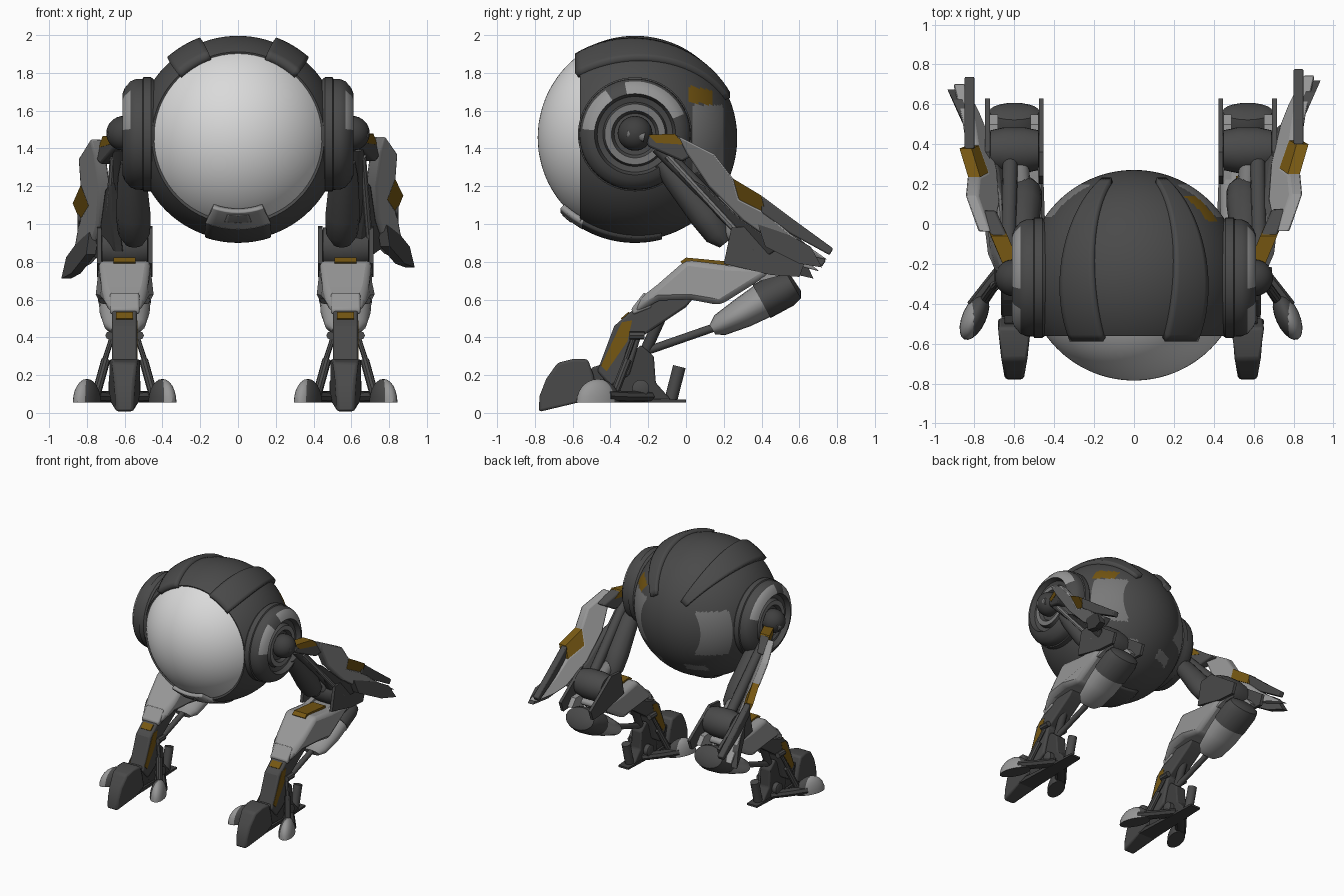
import bpy, bmesh, math
from mathutils import Matrix, Vector

if "Cube" in bpy.data.objects:
    bpy.data.objects.remove(bpy.data.objects["Cube"])

def mat(name, r, g, b):
    m = bpy.data.materials.new(name)
    m.diffuse_color = (r, g, b, 1)
    m.use_nodes = True
    m.node_tree.nodes["Principled BSDF"].inputs["Base Color"].default_value = m.diffuse_color
    return m

WHITE = mat("pale_white", .70, .70, .70)
LIGHT = mat("light_grey", .31, .31, .31)
MID = mat("mid_grey", .19, .19, .19)
DARK = mat("dark_grey", .068, .068, .068)
COAL = mat("charcoal", .05, .05, .05)
GOLD = mat("dull_gold", .18, .095, .006)

HIP = Vector((0, -.27, 1.475))
CENTRE = Vector((0, -.27, 1.455))
FLIP = Matrix.Scale(-1, 4, (1, 0, 0))
SHIFT = Matrix.Translation((-.015, 0, 0))
DROP = Matrix.Translation(HIP) @ Matrix.Rotation(math.radians(-3.5), 4, 'X') @ Matrix.Translation(-HIP)
ONE = [("", Matrix())]
PAIR = [("right_", Matrix()), ("left_", FLIP)]
THIGH = [("right_", Matrix()), ("left_", DROP @ FLIP)]
LEG = [("right_", SHIFT), ("left_", SHIFT @ FLIP)]

def emit(name, bm, mats, where, rule=None, bevel=0, smooth=35, solid=0):
    """Write the bmesh as one object per placement."""
    mats = mats if isinstance(mats, list) else [mats]
    if rule:
        for f in bm.faces:
            f.material_index = rule(f.calc_center_median())
    for prefix, m in where:
        b = bm.copy()
        b.transform(m)
        bmesh.ops.recalc_face_normals(b, faces=b.faces)
        b.faces.ensure_lookup_table()
        if solid and b.faces[0].normal.dot(b.faces[0].calc_center_median() - CENTRE) < 0:
            bmesh.ops.reverse_faces(b, faces=b.faces)
        me = bpy.data.meshes.new(prefix + name)
        b.to_mesh(me)
        b.free()
        for k in mats:
            me.materials.append(k)
        for p in me.polygons:
            p.use_smooth = True
        me.set_sharp_from_angle(angle=math.radians(smooth))
        ob = bpy.data.objects.new(prefix + name, me)
        bpy.context.collection.objects.link(ob)
        if solid:
            s = ob.modifiers.new("solid", 'SOLIDIFY')
            s.thickness, s.offset = solid, -1
        if bevel:
            v = ob.modifiers.new("bevel", 'BEVEL')
            v.width, v.segments, v.limit_method = bevel, 2, 'ANGLE'
    bm.free()

def skin(rings):
    bm = bmesh.new()
    rows = [[bm.verts.new(p) for p in r] for r in rings]
    n = len(rows[0])
    for a, b in zip(rows, rows[1:]):
        for i in range(n):
            j = (i + 1) % n
            bm.faces.new((a[i], a[j], b[j], b[i]))
    bm.faces.new(rows[0][::-1])
    bm.faces.new(rows[-1])
    return bm

def lathe(name, prof, origin, axis, mats, where, rule=None, n=48):
    """Turn (distance, radius) points about the x or y axis."""
    def pt(d, r, a):
        c, s = r * math.cos(a), r * math.sin(a)
        return Vector(origin) + Vector((d, c, s) if axis == 'X' else (c, d, s))
    rings = [[pt(d, max(r, .001), math.tau * i / n) for i in range(n)] for d, r in prof]
    emit(name, skin(rings), mats, where, rule)

def prism(name, pts, xf, mats, where, bevel=0):
    """Side outline (y, z) with xf giving centre x and half width."""
    rings = [[(xf(y, z)[0] + s * xf(y, z)[1], y, z) for y, z in pts] for s in (-1, 1)]
    emit(name, skin(rings), mats, where, bevel=bevel, smooth=25)

def loft(name, pts, mats, where, n=16):
    """Oval tube through (x, y, z, half width, half height)."""
    rings = []
    P = [Vector(p[:3]) for p in pts]
    for i, p in enumerate(pts):
        d = (P[min(i + 1, len(P) - 1)] - P[max(i - 1, 0)]).normalized()
        s = (Vector((1, 0, 0)) - d * d.x).normalized()
        u = d.cross(s)
        rings.append([P[i] + s * p[3] * math.cos(math.tau * k / n) + u * p[4] * math.sin(math.tau * k / n)
                      for k in range(n)])
    emit(name, skin(rings), mats, where)

def rod(name, a, b, r, mats, where, n=12):
    loft(name, [(*a, r, r), (*b, r, r)], mats, where, n)

def flat(xc, hw):
    return lambda y, z: (xc, hw)

# ---- body: pale ball, dark shell, raised plates
def arc(R, t0, t1, n):
    ts = [math.radians(t0 + (t1 - t0) * i / n) for i in range(n + 1)]
    return [(-R * math.cos(t), R * math.sin(t)) for t in ts]

lathe("front_ball", arc(.545, 0, 60, 24), (0, -.24, 1.458), 'Y', WHITE, ONE, n=64)

def shell_rule(c):
    if .01 < c.y < .14 and 1.64 < c.z + .2 * (c.y - .07) < 1.72 and c.x > 0:
        return 2
    if .03 < c.y < .2 and 1.27 < c.z < 1.63 and abs(c.x) > .22:
        return 1
    if c.y > 0 and 1.1 < c.z < 1.16 and .1 < abs(c.x) < .25:
        return 1
    return 0
lathe("body_shell", [(-.285, .445)] + arc(.541, 57.5, 180, 90), CENTRE, 'Y', [DARK, MID, GOLD], ONE, shell_rule, 160)

def plate(name, mid, half0, half1, t0, t1, R, mats, where, thick):
    """Raised strip on the shell running front to back."""
    bm, rows = bmesh.new(), []
    for i in range(25):
        f = i / 24
        t = math.radians(t0 + (t1 - t0) * f)
        h = half0 + (half1 - half0) * f
        rows.append([])
        for j in range(9):
            a = math.radians(mid + h * (j / 4 - 1))
            rows[-1].append(bm.verts.new(CENTRE + R * Vector(
                (math.sin(t) * math.sin(a), -math.cos(t), math.sin(t) * math.cos(a)))))
    for a, b in zip(rows, rows[1:]):
        for j in range(8):
            bm.faces.new((a[j], b[j], b[j + 1], a[j + 1]))
    emit(name, bm, mats, where, solid=thick)

plate("top_plate", 31, 12, 6, 56, 152, .57, DARK, PAIR, .06)
plate("chin_plate", 180, 21, 16, 58, 105, .555, DARK, ONE, .05)
plate("chin_guard", 180, 20, 21, 45, 60, .558, LIGHT, ONE, .03)
plate("chin_notch", 180, 8, 9, 47, 53, .562, MID, ONE, .01)

# ---- hip housings and ball joints
def hip_rule(c):
    dy, dz = c.y - HIP.y, c.z - HIP.z
    r, a = math.hypot(dy, dz), math.degrees(math.atan2(dz, dy))
    if c.x > .575 and .225 < r < .29 and (25 < a < 100 or 125 < a < 175):
        return 1
    return 2 if .12 < r < .145 else 0
lathe("hip_housing", [(.36, .27), (.44, .285), (.46, .302), (.5, .302), (.505, .294), (.54, .293), (.57, .28),
      (.6, .245), (.612, .215), (.575, .2), (.565, .17), (.595, .16), (.595, .125), (.57, .11), (.57, .01)],
      HIP, 'X', [DARK, LIGHT, MID], PAIR, hip_rule, 64)
lathe("hip_ball", arc(.092, 0, 180, 16), HIP + Vector((.605, 0, .005)), 'X', COAL, PAIR, n=28)
rod("hip_pin", (.665, -.31, 1.48), (.665, -.22, 1.46), .028, MID, PAIR)

# ---- thigh: slanted outer plates and struts
def slant(off, hw):
    return lambda y, z: (.635 + .28 * (y + .15) + .55 * (z - 1.38 + .62 * (y + .15)) + off, hw)

def root(hw):
    return lambda y, z: (.65 + .42 * (y + .12), hw)

prism("thigh_root", [(-.22, 1.468), (-.05, 1.472), (.08, 1.39), (-.02, 1.33), (-.2, 1.41)], root(.04), DARK, THIGH, .012)
prism("thigh_root_inlay", [(-.2, 1.472), (-.06, 1.478), (-.01, 1.42), (-.16, 1.43)], root(.042), GOLD, THIGH)
prism("thigh_plate", [(-.04, 1.465), (.15, 1.37), (.25, 1.24), (.28, 1.13), (.42, 1.06), (.55, .95), (.75, .81),
      (.6, .84), (.5, .88), (.3, 1.02), (.12, 1.2), (-.0, 1.38)], slant(0, .032), LIGHT, THIGH, .01)
prism("thigh_inlay", [(.25, 1.24), (.40, 1.15), (.42, 1.06), (.28, 1.13)], slant(-.005, .03), GOLD, THIGH)
prism("thigh_tail", [(.40, 1.15), (.56, 1.03), (.78, .87), (.76, .835), (.55, .95), (.40, 1.06)],
      flat(.825, .025), DARK, THIGH, .008)
prism("thigh_tail_spike", [(.38, 1.0), (.55, .94), (.66, .88), (.72, .77), (.6, .79), (.42, .88)],
      lambda y, z: (.77 + .44 * (y - .4), .025), DARK, THIGH)
prism("thigh_under_plate", [(.1, 1.2), (.3, 1.02), (.5, .88), (.42, .82), (.3, .88), (.18, 1.05), (.02, 1.24)],
      slant(-.01, .025), DARK, THIGH, .008)
rod("thigh_strut", (.63, -.15, 1.41), (.62, .36, .9), .038, DARK, PAIR)
rod("thigh_thin_strut", (.66, -.1, 1.36), (.70, .36, .86), .018, MID, PAIR, 8)

# ---- inner thigh piston
loft("inner_thigh", [(.56, -.13, 1.33, .06, .05), (.56, -.06, 1.25, .075, .07), (.555, .1, 1.05, .092, .085),
     (.55, .17, .95, .085, .075), (.55, .21, .90, .05, .04)], DARK, PAIR, 12)
rod("inner_thigh_rod", (.56, .12, 1.02), (.575, .36, .88), .045, MID, PAIR)

# ---- knee drum with side slats
X = .585
lathe("knee_drum", [(-.125, .07), (-.12, .1), (-.05, .115), (.05, .115), (.12, .1), (.125, .07)],
      (X, .37, .88), 'X', DARK, LEG, n=28)
for tag, dx in (("inner", -.135), ("outer", .135)):
    prism("knee_slat_" + tag, [(.24, .98), (.36, .99), (.63, .80), (.6, .72), (.45, .73), (.2, .79)],
          flat(X + dx, .012), DARK, LEG)
    prism("knee_rib_" + tag, [(.2, .78), (.38, .81), (.5, .80), (.55, .74), (.4, .70)],
          flat(X + dx * .75, .02), LIGHT, LEG)

# ---- calf: light shell, gold top, rear canister
def calf_w(y, z):
    return X, .085 + .055 * min(1, max(0, (y + .28) / .2))
prism("calf_shell", [(0, .81), (.2, .785), (.4, .775), (.45, .74), (.34, .67), (.18, .57), (.02, .6),
      (-.14, .595), (-.285, .52), (-.24, .61), (-.15, .68)], calf_w, LIGHT, LEG, .035)
prism("calf_top_inlay", [(-.03, .80), (.0, .822), (.24, .80), (.24, .77), (-.01, .78)], flat(X, .058), GOLD, LEG)
loft("calf_canister", [(X, .14, .44, .07, .03), (X, .18, .465, .11, .06), (X, .30, .53, .132, .082),
     (X, .42, .60, .138, .095)], LIGHT, LEG, 20)
loft("canister_cap", [(X, .40, .59, .14, .10), (X, .52, .655, .14, .10), (X, .565, .68, .125, .085),
     (X, .58, .69, .08, .05)], DARK, LEG, 20)
rod("canister_rod", (X, .2, .47), (X, -.26, .31), .022, DARK, LEG)

# ---- shin and ankle
prism("shin", [(-.2, .6), (-.3, .53), (-.38, .46), (-.47, .22), (-.4, .14), (-.3, .2), (-.24, .4), (0, .56), (.05, .62)],
      flat(X, .066), DARK, LEG, .012)
prism("shin_inlay", [(-.285, .49), (-.34, .48), (-.45, .25), (-.42, .22), (-.31, .38)], flat(X, .068), GOLD, LEG)
prism("shin_top_inlay", [(-.305, .535), (-.345, .50), (-.325, .48), (-.28, .51)], flat(X, .045), GOLD, LEG)
prism("shin_brow", [(-.22, .64), (-.29, .55), (-.28, .52), (-.18, .56)], flat(X, .078), LIGHT, LEG, .01)
rod("shin_link", (X, -.1, .58), (X, -.25, .25), .03, COAL, LEG)
prism("ankle_bracket", [(-.42, .07), (-.38, .25), (-.3, .3), (-.24, .36), (-.17, .3), (-.16, .16), (-.08, .07)],
      flat(X, .045), COAL, LEG, .01)
lathe("ankle_pin", [(-.085, .035), (-.08, .045), (.08, .045), (.085, .035)], (X, -.24, .13), 'X', DARK, LEG, n=20)
rod("heel_post", (X, -.08, .07), (X, -.035, .245), .034, DARK, LEG, 12)

# ---- foot: front toe, sole, splayed side toes
prism("front_toe", [(-.78, .005), (-.775, .09), (-.74, .18), (-.68, .265), (-.6, .285), (-.52, .285), (-.49, .2),
      (-.47, .1), (-.57, .055)], lambda y, z: (X, .082 - .035 * max(0, -y - .58) / .2), DARK, LEG, .015)
prism("toe_root", [(-.55, .08), (-.5, .24), (-.4, .27), (-.36, .08)], flat(X, .05), COAL, LEG, .01)
prism("sole", [(-.58, .055), (0, .055), (0, .07), (-.58, .085)],
      lambda y, z: (X, .045 if y > -.1 else .07), COAL, LEG)
for tag, s in (("inner", -1), ("outer", 1)):
    loft("side_arm_" + tag, [(X + s * .02, -.2, .085, .05, .03), (X + s * .12, -.31, .085, .04, .03),
         (X + s * .2, -.42, .09, .045, .032)], COAL, LEG, 8)
    bm = bmesh.new()
    bmesh.ops.create_uvsphere(bm, u_segments=20, v_segments=12, radius=1)
    bmesh.ops.bisect_plane(bm, geom=bm.verts[:] + bm.edges[:] + bm.faces[:], plane_co=(0, 0, 0),
                           plane_no=(0, 0, 1), clear_inner=True)
    bmesh.ops.holes_fill(bm, edges=[e for e in bm.edges if e.is_boundary])
    bm.transform(Matrix.Translation((X + s * .2, -.465, .055)) @ Matrix.Rotation(s * .42, 4, 'Z')
                 @ Matrix.Diagonal((.06, .125, .125, 1)))
    emit("side_toe_" + tag, bm, [LIGHT, DARK], LEG, lambda c, s=s: 0 if (c.x - X) * s > .205 and c.z > .06 else 1)
    rod("side_strut_" + tag, (X + s * .06, -.27, .42), (X + s * .115, -.33, .25), .014, DARK, LEG, 8)
    rod("side_damper_" + tag, (X + s * .1, -.31, .28), (X + s * .15, -.38, .1), .024, DARK, LEG, 10)
    rod("strut_knob_" + tag, (X + s * .08, -.3, .41), (X + s * .08, -.22, .41), .022, DARK, LEG, 8)
